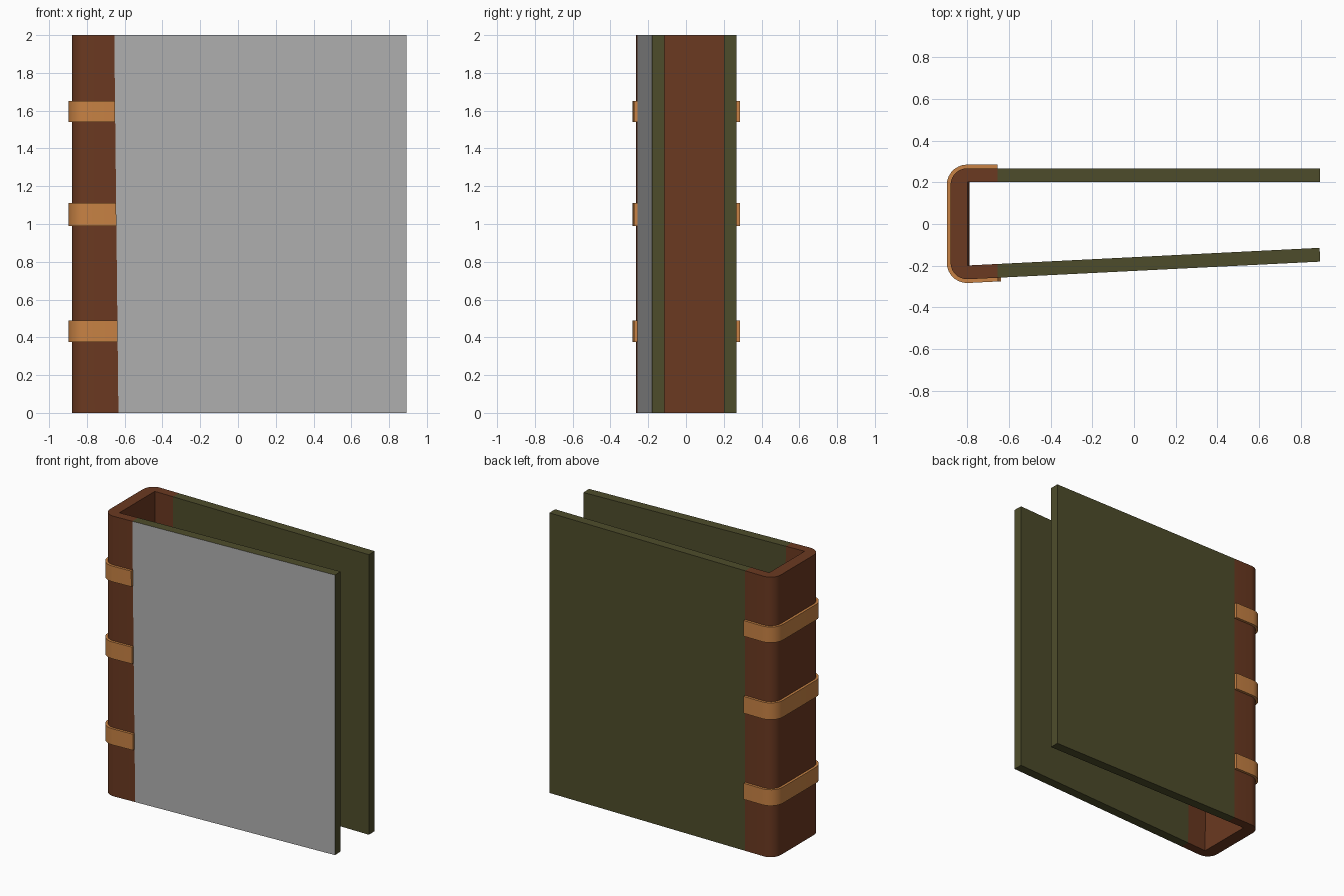
import bpy
import math

cube = bpy.data.objects.get("Cube")
if cube:
    bpy.data.objects.remove(cube, do_unlink=True)


def material(name, color):
    m = bpy.data.materials.new(name)
    m.use_nodes = True
    m.diffuse_color = (*color, 1)
    m.node_tree.nodes["Principled BSDF"].inputs["Base Color"].default_value = (*color, 1)
    return m


brown = material("brown leather", (0.147, 0.041, 0.015))
green = material("olive cloth", (0.076, 0.073, 0.024))
tan = material("tan leather", (0.577, 0.224, 0.058))
grey = material("plain grey", (0.434, 0.434, 0.434))

HEIGHT, END = 2.0, 0.893
THICK, RADIUS, CORNER_X = 0.066, 0.08, -0.80
LEAN = math.atan(0.05)       # angle of the front cover
BACK_SEAM = -0.655


def front_y(x, offset=0.0):
    return -0.265 + 0.05 * (x - CORNER_X) - offset


def front_seam(z):
    return -0.633 - 0.011 * z


def loft(name, low, high, z0, z1, mats):
    """Solid between two matching outlines."""
    n = len(low)
    verts = [(x, y, z0) for x, y in low] + [(x, y, z1) for x, y in high]
    faces = [(i, (i + 1) % n, (i + 1) % n + n, i + n) for i in range(n)]
    faces += [tuple(reversed(range(n))), tuple(range(n, 2 * n))]
    mesh = bpy.data.meshes.new(name)
    mesh.from_pydata(verts, [], faces)
    mesh.update()
    for m in mats:
        mesh.materials.append(m)
    obj = bpy.data.objects.new(name, mesh)
    bpy.context.collection.objects.link(obj)
    return obj


def wrap(z, offset=0.0):
    """Rounded path round the outside of the spine, back seam to front seam."""
    r, seam, steps = RADIUS + offset, front_seam(z), 7
    pts = [(BACK_SEAM, 0.187 + r)]
    for cy, a0, a1 in ((0.187, math.pi / 2, math.pi),
                       (-0.185, math.pi, math.pi * 1.5 + LEAN)):
        for i in range(steps + 1):
            a = a0 + (a1 - a0) * i / steps
            pts.append((CORNER_X + r * math.cos(a), cy + r * math.sin(a)))
    return pts + [(seam, front_y(seam, offset))]


def spine_outline(z):
    seam, inner = front_seam(z), -0.788 - 0.005 * z
    return wrap(z) + [(seam, front_y(seam, -THICK)), (inner, front_y(inner, -THICK)),
                      (inner, 0.201), (BACK_SEAM, 0.201)]


def band_outline(z):
    return wrap(z, 0.018) + wrap(z, -0.002)[::-1]


def front_outline(z):
    seam = front_seam(z)
    return [(seam, front_y(seam)), (END, front_y(END)),
            (END - 0.003, front_y(END, -THICK)), (seam, front_y(seam, -THICK))]


def smooth(obj):
    bpy.ops.object.select_all(action='DESELECT')
    obj.select_set(True)
    bpy.context.view_layer.objects.active = obj
    bpy.ops.object.shade_smooth_by_angle(angle=math.radians(30))


# Spine
smooth(loft("spine", spine_outline(0), spine_outline(HEIGHT), 0, HEIGHT, [brown]))

# Raised bands round the spine
for label, z0, z1 in (("lower", 0.375, 0.49), ("middle", 0.99, 1.11), ("upper", 1.54, 1.652)):
    smooth(loft(label + "_band", band_outline(z0), band_outline(z1), z0, z1, [tan]))

# Covers: the outer face of the front one is grey
back = [(BACK_SEAM, 0.201), (END, 0.201), (END, 0.267), (BACK_SEAM, 0.267)]
loft("back_cover", back, back, 0, HEIGHT, [green])
front = loft("front_cover", front_outline(0), front_outline(HEIGHT), 0, HEIGHT, [green, grey])
for face in front.data.polygons:
    if face.normal.y < -0.9:
        face.material_index = 1
